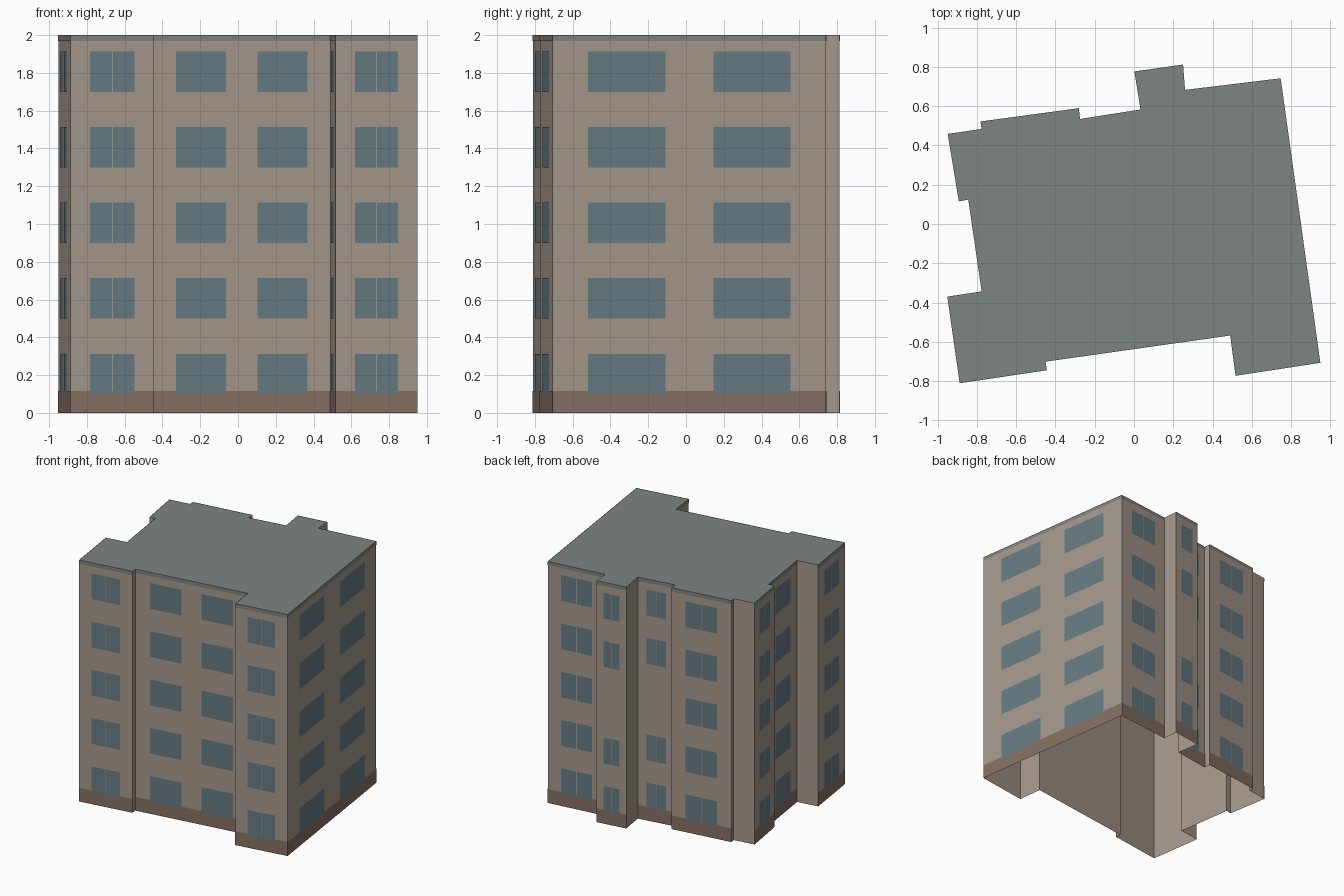
import bpy, bmesh
from mathutils import Vector

if "Cube" in bpy.data.objects:
    bpy.data.objects.remove(bpy.data.objects["Cube"])

HEIGHT = 2.0
FLOORS, STOREY = 5, 0.4
SILL, WIN_H = 0.10, 0.213

# Building footprint, counter-clockwise from the front left corner
PLAN = [Vector((x, y, 0)) for x, y in [
    (-0.888, -0.811), (-0.444, -0.745), (-0.450, -0.701), (0.490, -0.568),
    (0.517, -0.773), (0.949, -0.707), (0.747, 0.742), (0.260, 0.683),
    (0.250, 0.812), (0.002, 0.777), (0.033, 0.583), (-0.275, 0.535),
    (-0.281, 0.590), (-0.782, 0.522), (-0.776, 0.484), (-0.949, 0.459),
    (-0.892, 0.115), (-0.844, 0.124), (-0.776, -0.343), (-0.951, -0.370)]]
EDGES = [(p, PLAN[(i + 1) % len(PLAN)]) for i, p in enumerate(PLAN)]
# Short return walls stay bare
FACADES = [(p, q) for p, q in EDGES if (q - p).length > 0.2]
# Rear walls with no window on the middle floor
GAPPED = (PLAN[8], PLAN[10])


def material(name, rgb):
    m = bpy.data.materials.new(name)
    m.diffuse_color = (*rgb, 1)
    m.use_nodes = True
    m.node_tree.nodes["Principled BSDF"].inputs["Base Color"].default_value = m.diffuse_color
    return m


def make_object(name, polys, mat):
    bm = bmesh.new()
    for poly in polys:
        bm.faces.new([bm.verts.new(v) for v in poly])
    bmesh.ops.remove_doubles(bm, verts=bm.verts, dist=0.0002)
    mesh = bpy.data.meshes.new(name)
    bm.to_mesh(mesh)
    bm.free()
    mesh.materials.append(mat)
    obj = bpy.data.objects.new(name, mesh)
    bpy.context.collection.objects.link(obj)
    return obj


def panel(p, q, z0, z1, f0=0.0, f1=1.0, offset=0.0):
    """Upright rectangle on wall p-q between two fractions of its length."""
    d = q - p
    out = Vector((d.y, -d.x, 0)).normalized() * offset
    a, b = p + d * f0 + out, p + d * f1 + out
    lo, hi = Vector((0, 0, z0)), Vector((0, 0, z1))
    return [a + lo, b + lo, b + hi, a + hi]


wall_mat = material("plaster", (0.38, 0.32, 0.265))
roof_mat = material("roofing", (0.205, 0.233, 0.224))
brick_mat = material("brick", (0.24, 0.163, 0.122))
glass_mat = material("glass", (0.133, 0.20, 0.23))

# Wall shell, open underneath, with a flat roof
make_object("walls", [panel(p, q, 0, HEIGHT) for p, q in EDGES], wall_mat)
make_object("roof", [[p + Vector((0, 0, HEIGHT)) for p in PLAN]], roof_mat)

# Bands along the foot and the top of the facades
make_object("base_course", [panel(p, q, 0, 0.115, offset=0.002) for p, q in FACADES], brick_mat)
make_object("roof_trim", [panel(p, q, 1.97, HEIGHT, offset=0.002) for p, q in FACADES], roof_mat)

# Two windows per wall and floor, close together on the narrow walls
windows = []
for p, q in FACADES:
    start, end = (0.13, 0.412) if (q - p).length > 0.6 else (0.235, 0.494)
    for floor in range(FLOORS):
        if floor == 2 and any(p is g for g in GAPPED):
            continue
        z = SILL + STOREY * floor
        for f0, f1 in ((start, end), (1 - end, 1 - start)):
            windows.append(panel(p, q, z, z + WIN_H, f0, f1, 0.003))
# The front left return of PLAN[9] is index 10's neighbour, so rows stay level
make_object("windows", windows, glass_mat)
